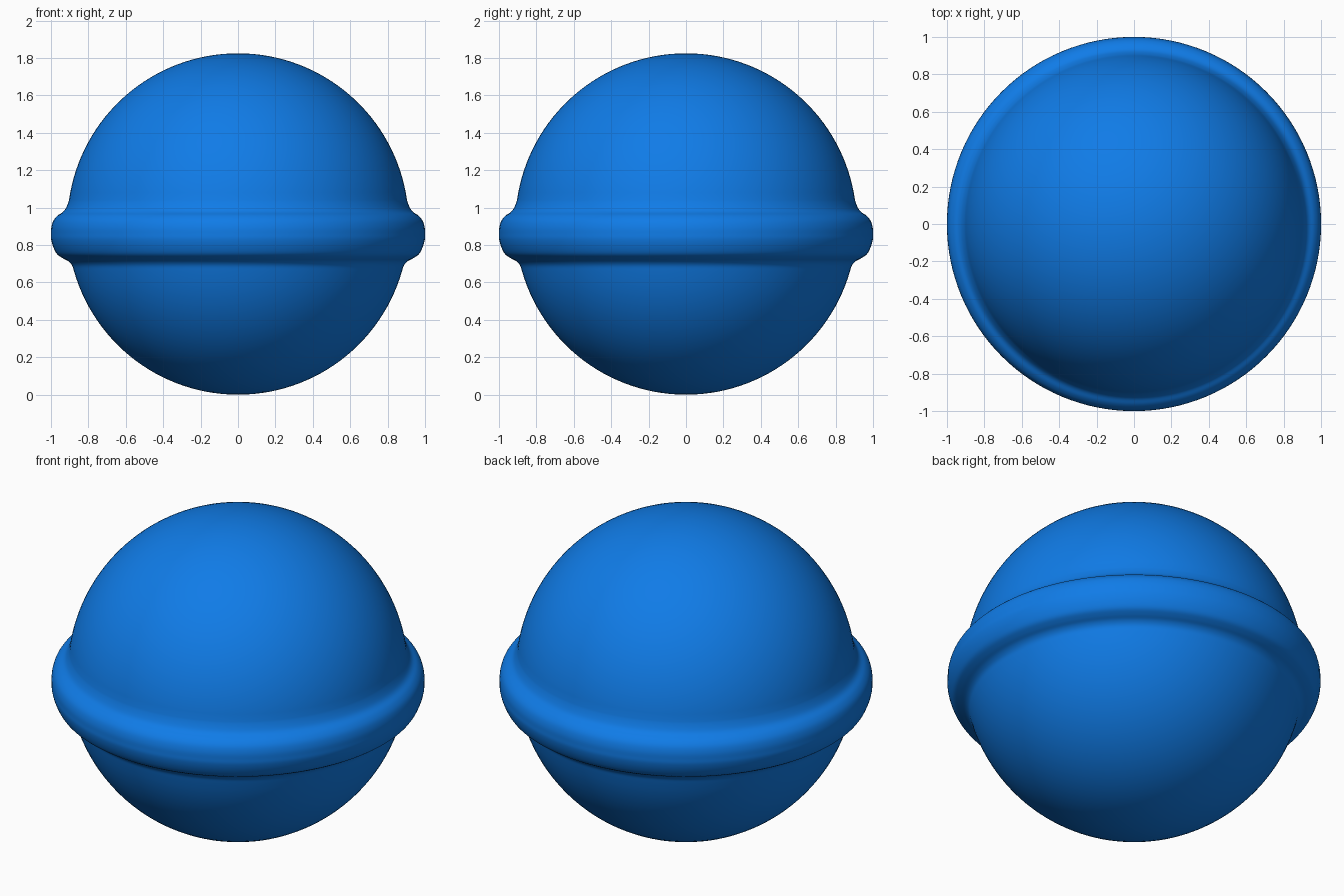
import bpy, bmesh, math
from mathutils import Vector

if "Cube" in bpy.data.objects:
    bpy.data.objects.remove(bpy.data.objects["Cube"])

R, CZ, SEG = 0.9125, 0.9125, 128


def arc(z0, z1, n):
    """Points (radius, z) on the ball between two heights."""
    a0 = math.asin(max(-1, min(1, (z0 - CZ) / R)))
    a1 = math.asin(max(-1, min(1, (z1 - CZ) / R)))
    return [(R * math.cos(a0 + (a1 - a0) * i / n),
             CZ + R * math.sin(a0 + (a1 - a0) * i / n)) for i in range(n + 1)]


def smooth(pts, n=4):
    """Catmull-Rom curve through the points, leaving out both end points."""
    out = []
    for p0, p1, p2, p3 in zip(pts, pts[1:], pts[2:], pts[3:]):
        a, b, c, d = map(Vector, (p0, p1, p2, p3))
        for i in range(n):
            t = i / n
            out.append(0.5 * (2 * b + (c - a) * t + (2 * a - 5 * b + 4 * c - d) * t * t
                              + (3 * b - a - 3 * c + d) * t ** 3))
    return out


# Profile: lower ball, rounded belt bulge, upper ball
lower = arc(0, 0.66, 28)
upper = arc(1.04, 2 * CZ, 32)
belt = [(0.888, 0.692), (0.908, 0.714), (0.938, 0.73), (0.968, 0.752),
        (0.988, 0.79), (0.999, 0.83), (1.0, 0.86), (0.998, 0.895),
        (0.987, 0.93), (0.965, 0.957), (0.936, 0.977), (0.919, 1.0)]
profile = lower[:-1] + [tuple(p) for p in smooth(lower[-2:] + belt + upper[:2])] + upper

# Spin the profile into one closed body
bm = bmesh.new()
verts = [bm.verts.new((max(r, 0), 0, z)) for r, z in profile]
edges = [bm.edges.new(e) for e in zip(verts, verts[1:])]
bmesh.ops.spin(bm, geom=verts + edges, cent=(0, 0, 0), axis=(0, 0, 1),
               angle=2 * math.pi, steps=SEG, use_merge=True)
bmesh.ops.remove_doubles(bm, verts=bm.verts, dist=1e-5)
bmesh.ops.recalc_face_normals(bm, faces=bm.faces)
for f in bm.faces:
    f.smooth = True
mesh = bpy.data.meshes.new("belted_ball")
bm.to_mesh(mesh)
bm.free()
ball = bpy.data.objects.new("belted_ball", mesh)
bpy.context.collection.objects.link(ball)

# Blue finish
blue = bpy.data.materials.new("blue")
blue.diffuse_color = (0.005, 0.2, 0.8, 1)
blue.use_nodes = True
blue.node_tree.nodes["Principled BSDF"].inputs["Base Color"].default_value = blue.diffuse_color
mesh.materials.append(blue)
